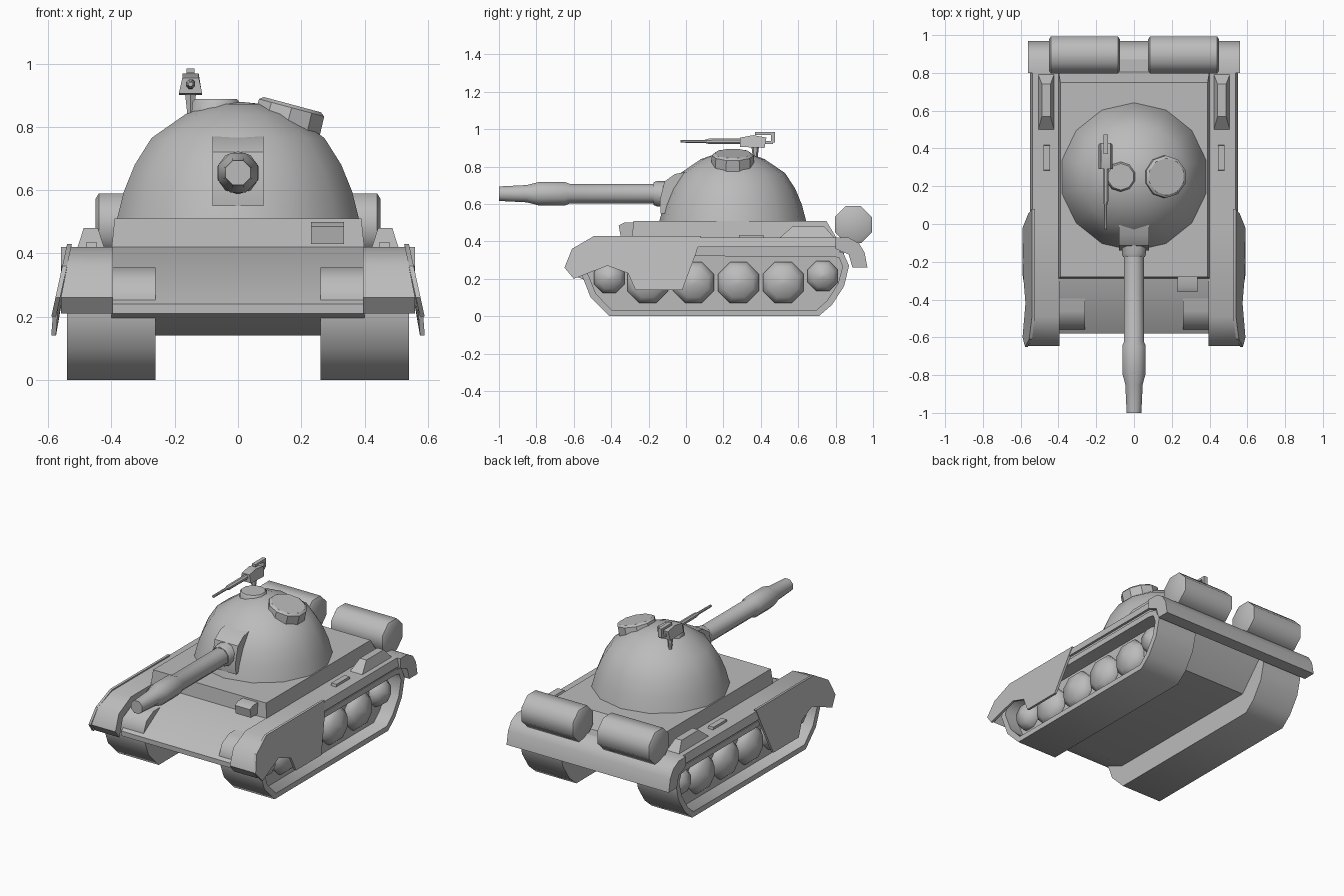
import bpy, bmesh, math
from mathutils import Vector, Matrix

if "Cube" in bpy.data.objects:
    bpy.data.objects.remove(bpy.data.objects["Cube"])

grey = bpy.data.materials.new("plain grey")
grey.diffuse_color = (0.5, 0.5, 0.5, 1)
grey.use_nodes = True
grey.node_tree.nodes["Principled BSDF"].inputs["Base Color"].default_value = grey.diffuse_color


def finish(name, bm, angle=35):
    bmesh.ops.recalc_face_normals(bm, faces=bm.faces)
    me = bpy.data.meshes.new(name)
    bm.to_mesh(me)
    bm.free()
    me.materials.append(grey)
    ob = bpy.data.objects.new(name, me)
    bpy.context.collection.objects.link(ob)
    bpy.ops.object.select_all(action='DESELECT')
    ob.select_set(True)
    bpy.context.view_layer.objects.active = ob
    bpy.ops.object.shade_smooth_by_angle(angle=math.radians(angle))
    return ob


def prism(name, pts, x0, x1, warp=None, recess=None, angle=35):
    """Extrude a (y, z) profile along x; warp moves points, recess sinks the x1 face."""
    bm = bmesh.new()
    a = [bm.verts.new((x0, y, z)) for y, z in pts]
    b = [bm.verts.new((x1, y, z)) for y, z in pts]
    n = len(pts)
    for i in range(n):
        j = (i + 1) % n
        bm.faces.new((a[i], a[j], b[j], b[i]))
    bm.faces.new(a)
    end = bm.faces.new(b)
    bmesh.ops.recalc_face_normals(bm, faces=bm.faces)
    if recess:
        bmesh.ops.inset_region(bm, faces=[end], thickness=recess[0])
        ext = bmesh.ops.extrude_face_region(bm, geom=[end])
        bmesh.ops.delete(bm, geom=[end], context='FACES_ONLY')
        for v in ext['geom']:
            if isinstance(v, bmesh.types.BMVert):
                v.co.x -= math.copysign(recess[1], x1)
    if warp:
        for v in bm.verts:
            v.co = warp(v.co)
    return finish(name, bm, angle)


def lathe(name, profile, sides, origin, axis='Z', angle=35, tilt=0, scale=(1, 1, 1)):
    """Spin (radius, height) points around an axis through origin."""
    bm = bmesh.new()
    rings = []
    for r, h in profile:
        rings.append([bm.verts.new((r * math.cos(t), r * math.sin(t), h))
                      for t in ((k + 0.5) * 2 * math.pi / sides for k in range(sides))])
    for p, q in zip(rings, rings[1:]):
        for k in range(sides):
            m = (k + 1) % sides
            bm.faces.new((p[k], p[m], q[m], q[k]))
    bm.faces.new(rings[0])
    bm.faces.new(rings[-1])
    rot = {'Z': Matrix(), 'X': Matrix.Rotation(math.pi / 2, 4, 'Y'),
           'Y': Matrix.Rotation(math.pi / 2, 4, 'X')}[axis]
    bm.transform(Matrix.Translation(origin) @ Matrix.Rotation(tilt, 4, 'Y') @ rot
                 @ Matrix.Diagonal((*scale, 1)))
    return finish(name, bm, angle)


# Hull tub with sloped nose and rear
prism("hull", [(-0.58, 0.24), (-0.58, 0.21), (-0.42, 0.14), (0.68, 0.14), (0.84, 0.32),
               (0.87, 0.42), (-0.29, 0.42)], -0.40, 0.40)
# Raised deck, slightly narrower at the top
prism("upper_deck", [(-0.29, 0.41), (0.81, 0.41), (0.75, 0.51), (-0.28, 0.51)], -0.40, 0.40,
      lambda c: Vector((c.x * (0.975 if c.z > 0.5 else 1), c.y, c.z)))
# Full-width rear mudguard
prism("rear_mudguard", [(0.80, 0.36), (0.87, 0.33), (0.89, 0.26), (0.97, 0.26), (0.955, 0.34),
                        (0.925, 0.39), (0.87, 0.42), (0.80, 0.42)], -0.56, 0.56, angle=45)

TRACK = [(-0.41, 0.0), (0.71, 0.0), (0.78, 0.06), (0.845, 0.16), (0.872, 0.27), (0.84, 0.34),
         (0.78, 0.355), (-0.46, 0.355), (-0.53, 0.32), (-0.565, 0.24), (-0.51, 0.10)]
WHEELS = [(-0.41, 0.205, 0.088), (-0.205, 0.18, 0.118), (0.04, 0.18, 0.118),
          (0.28, 0.18, 0.118), (0.52, 0.18, 0.118), (0.73, 0.215, 0.088)]
GUARD = [(-0.645, 0.26), (-0.61, 0.36), (-0.49, 0.42), (0.0, 0.42), (0.0, 0.36),
         (-0.47, 0.37), (-0.57, 0.32), (-0.605, 0.21)]
SKIRT = [(-0.65, 0.26), (-0.61, 0.36), (-0.49, 0.43), (0.08, 0.43), (0.055, 0.34), (-0.02, 0.14),
         (-0.27, 0.14), (-0.31, 0.23), (-0.42, 0.27), (-0.60, 0.20)]

for s, side in ((1, "right"), (-1, "left")):
    # Track loop, recessed on the outer side
    prism(f"{side}_track", TRACK, s * 0.26, s * 0.54, recess=(0.035, 0.09), angle=50)
    # Domed road wheels
    for i, (y, z, r) in enumerate(WHEELS):
        lathe(f"{side}_wheel_{i + 1}", [(r, 0), (r, 0.03), (r * 0.72, 0.065), (r * 0.1, 0.085)], 8,
              (s * 0.44, y, z), 'X', 45, scale=(1, 1, s))
    # Fender shelf with a thin lower lip
    prism(f"{side}_fender", [(-0.02, 0.37), (0.87, 0.37), (0.87, 0.42), (-0.02, 0.42)],
          s * 0.38, s * 0.55, lambda c: Vector((c.x - (s * 0.012 if abs(c.x) > 0.5 and c.z > 0.4 else 0), c.y, c.z)))
    prism(f"{side}_fender_lip", [(-0.02, 0.345), (0.85, 0.345), (0.87, 0.37), (-0.02, 0.37)],
          s * 0.38, s * 0.535)
    # Front mudguard and flared side skirt
    prism(f"{side}_front_mudguard", GUARD, s * 0.395, s * 0.56,
          lambda c: Vector((c.x - (s * 0.02 if abs(c.x) > 0.5 and c.z > 0.3 else 0), c.y, c.z)), angle=45)
    prism(f"{side}_skirt", SKIRT, s * 0.525, s * 0.54,
          lambda c: Vector((c.x + s * 0.05 * min(1, (0.43 - c.z) / 0.23), c.y, c.z)))
    # Stowage boxes on the fender
    prism(f"{side}_long_box", [(0.49, 0.41), (0.57, 0.48), (0.74, 0.48), (0.80, 0.41)],
          s * 0.42, s * 0.51,
          lambda c: Vector((s * 0.465 + (c.x - s * 0.465) * (0.5 if c.z > 0.45 else 1), c.y, c.z)))
    prism(f"{side}_small_box", [(0.28, 0.41), (0.285, 0.435), (0.415, 0.435), (0.42, 0.41)],
          s * 0.445, s * 0.48)
    # Rear fuel drum
    lathe(f"{side}_drum", [(0.09, 0.075), (0.107, 0.085), (0.107, 0.44), (0.09, 0.45)], 8,
          (0, 0.895, 0.49), 'X', 50, scale=(1, 1, s))

# Headlight box
prism("headlight", [(-0.35, 0.43), (-0.27, 0.43), (-0.27, 0.50), (-0.33, 0.50), (-0.36, 0.485)],
      0.23, 0.335)

# Domed turret
lathe("turret", [(0.392, 0.51), (0.37, 0.595), (0.335, 0.68), (0.28, 0.765), (0.17, 0.84),
                 (0.08, 0.872), (0.02, 0.878)], 14, (0, 0.25, 0), angle=50)
# Gun mantlet, collar and stepped barrel
prism("mantlet", [(-0.135, 0.55), (-0.14, 0.62), (-0.115, 0.72), (-0.06, 0.76), (0.05, 0.78),
                  (0.10, 0.55)], -0.08, 0.08)
lathe("gun_collar", [(0.068, 0.08), (0.068, 0.155), (0.06, 0.175)], 10, (0, 0, 0.655), 'Y')
lathe("gun_barrel", [(0.05, 0.1), (0.056, 0.16), (0.056, 0.62), (0.067, 0.645), (0.067, 0.79),
                     (0.05, 0.85), (0.042, 1.0)], 8, (0, 0, 0.655), 'Y', 50)
# Roof hatches
lathe("small_hatch", [(0.082, -0.04), (0.078, 0.01), (0.07, 0.02)], 10, (-0.07, 0.25, 0.868))
lathe("large_hatch", [(0.115, -0.09), (0.112, -0.01), (0.098, 0.0)], 10, (0.172, 0.25, 0.87),
      tilt=math.radians(15))

# Roof machine gun
lathe("gun_post", [(0.008, 0.80), (0.013, 0.85), (0.02, 0.905)], 6, (-0.15, 0.37, 0))
prism("gun_body", [(0.29, 0.905), (0.42, 0.90), (0.43, 0.955), (0.36, 0.968), (0.29, 0.955)],
      -0.187, -0.113,
      lambda c: Vector((-0.15 + (c.x + 0.15) * (0.7 if c.z > 0.93 else 1), c.y, c.z)))
lathe("small_barrel", [(0.016, -0.30), (0.015, -0.12), (0.009, -0.10), (0.008, 0.03)], 8,
      (-0.15, 0, 0.935), 'Y')
for i, (y0, y1, z0, z1) in enumerate([(0.37, 0.475, 0.97, 0.985), (0.455, 0.475, 0.93, 0.975),
                                      (0.42, 0.465, 0.922, 0.938)]):
    prism(f"gun_handle_{i + 1}", [(y0, z0), (y1, z0), (y1, z1), (y0, z1)], -0.162, -0.138)
